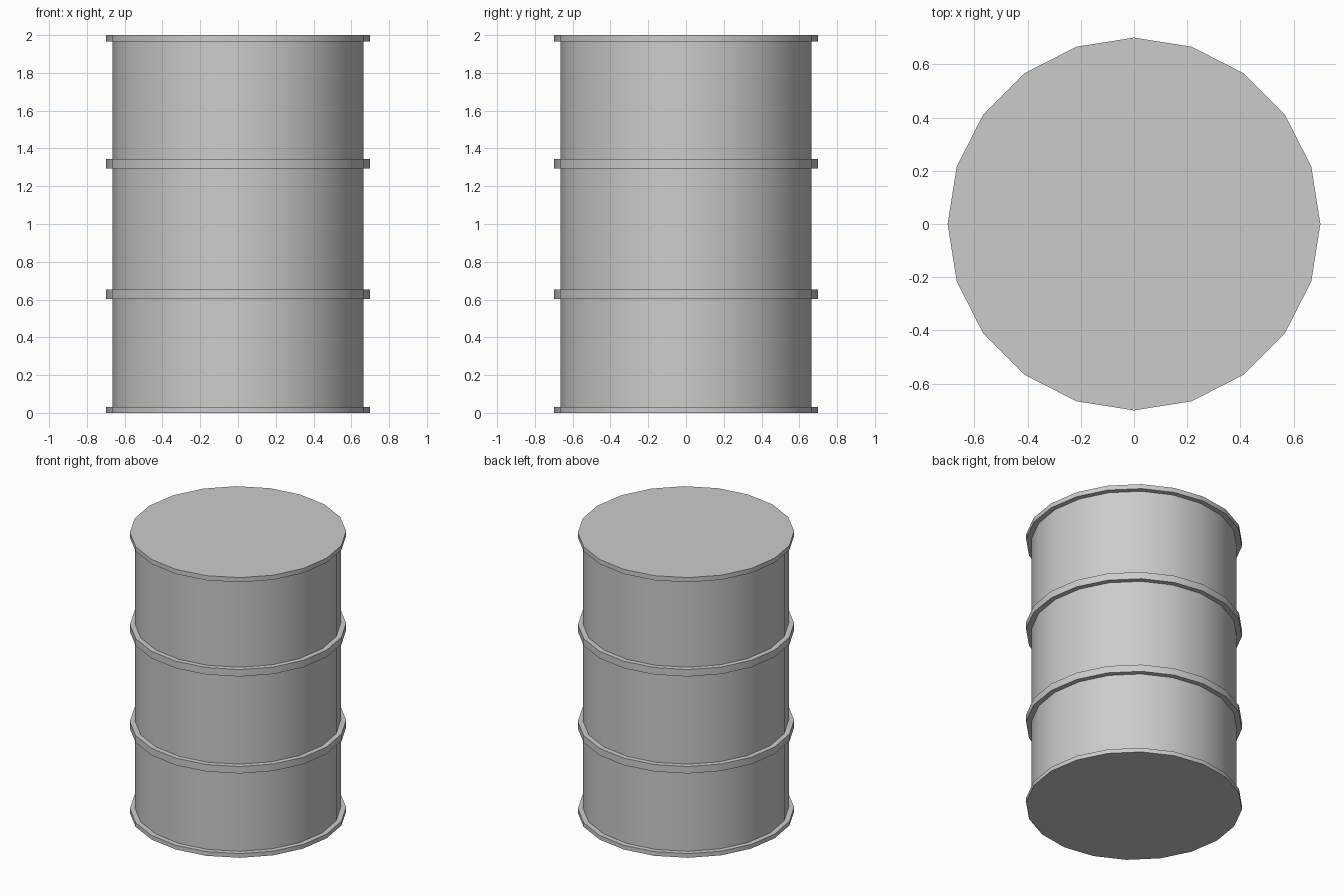
import bpy
import bmesh
from math import cos, sin, pi, radians

SIDES = 20
BODY_R, RIM_R = 0.665, 0.70
HOOPS = [(0.0, 0.03), (0.602, 0.652), (1.294, 1.344), (1.967, 2.0)]

cube = bpy.data.objects.get("Cube")
if cube:
    bpy.data.objects.remove(cube, do_unlink=True)

# Plain grey steel
steel = bpy.data.materials.new("grey steel")
steel.use_nodes = True
colour = (0.6, 0.6, 0.6, 1)
steel.diffuse_color = colour
steel.node_tree.nodes["Principled BSDF"].inputs["Base Color"].default_value = colour

# Wall outline: each hoop steps out from the body and back
profile = []
for low, high in HOOPS:
    profile += [(BODY_R, low), (RIM_R, low), (RIM_R, high), (BODY_R, high)]
profile = profile[1:-1]  # the end hoops close straight into the lids

# Spin the outline into rings, bridge them and cap both ends
bm = bmesh.new()
rings = [[bm.verts.new((r * cos(2 * pi * i / SIDES), r * sin(2 * pi * i / SIDES), z))
          for i in range(SIDES)] for r, z in profile]
for lower, upper in zip(rings, rings[1:]):
    for i in range(SIDES):
        j = (i + 1) % SIDES
        bm.faces.new((lower[i], lower[j], upper[j], upper[i]))
bm.faces.new(rings[0][::-1])
bm.faces.new(rings[-1])
bmesh.ops.recalc_face_normals(bm, faces=bm.faces)

mesh = bpy.data.meshes.new("drum")
bm.to_mesh(mesh)
bm.free()
mesh.materials.append(steel)
drum = bpy.data.objects.new("drum", mesh)
bpy.context.collection.objects.link(drum)

# Smooth round the wall, sharp at the hoops and lids
bpy.ops.object.select_all(action='DESELECT')
drum.select_set(True)
bpy.context.view_layer.objects.active = drum
bpy.ops.object.shade_smooth_by_angle(angle=radians(30))
